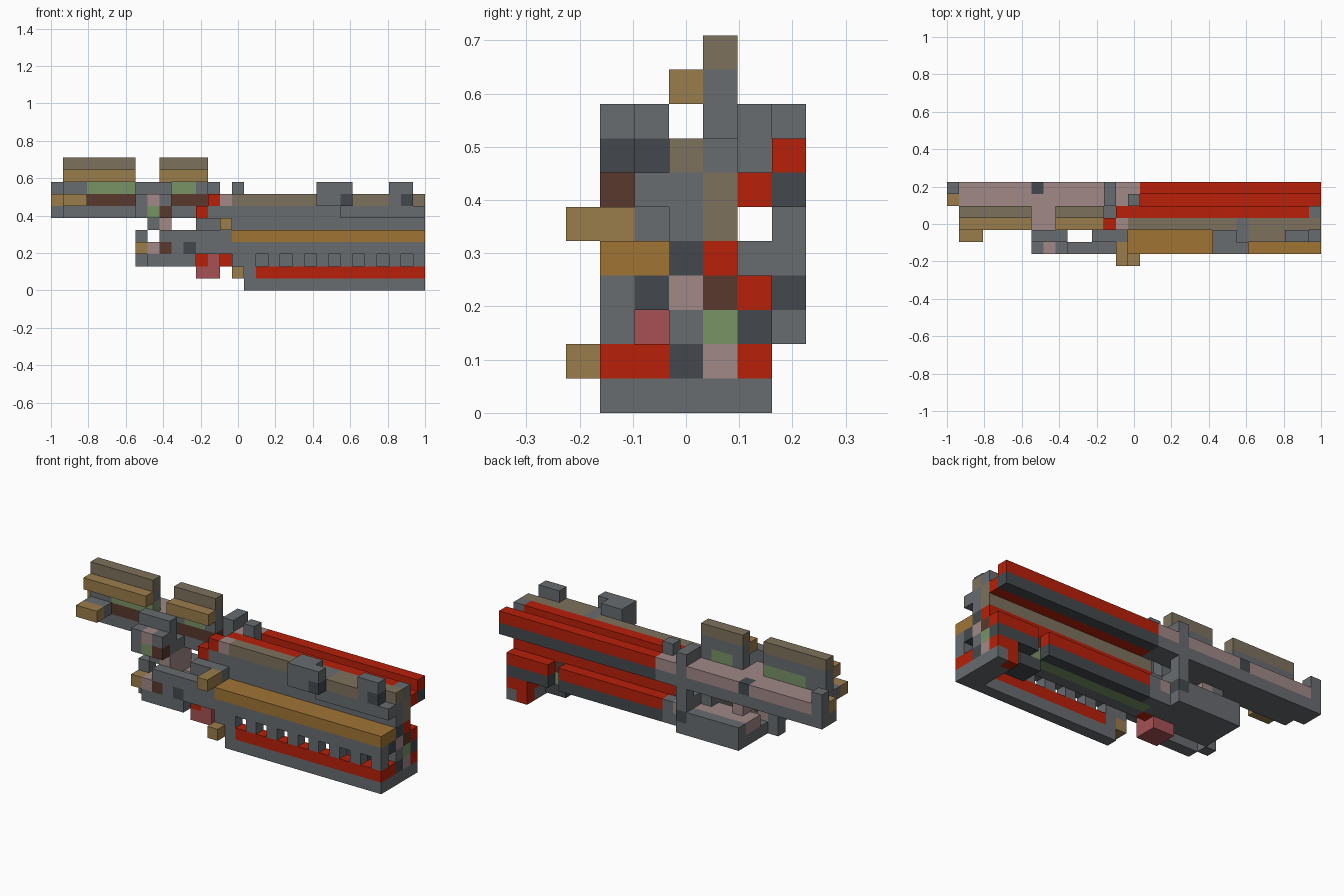
import bpy, bmesh

cube = bpy.data.objects.get("Cube")
if cube:
    bpy.data.objects.remove(cube)

UNIT = 2 / 31          # edge of one block
cells = {}             # block position -> (part, colour)


def colour(name, hexcode):
    srgb = [int(hexcode[n:n + 2], 16) / 255 for n in (0, 2, 4)]
    lin = [c / 12.92 if c < 0.04 else ((c + 0.055) / 1.055) ** 2.4 for c in srgb]
    mat = bpy.data.materials.new(name)
    mat.use_nodes = True
    mat.diffuse_color = (*lin, 1)
    shader = mat.node_tree.nodes["Principled BSDF"]
    shader.inputs["Base Color"].default_value = (*lin, 1)
    shader.inputs["Roughness"].default_value = 0.9
    return mat


grey = colour("steel grey", "686c6f")
dark = colour("dark grey", "43494d")
red = colour("red", "b8200a")
taupe = colour("taupe", "7d715c")
tan = colour("tan", "9a7d4c")
ochre = colour("ochre", "a07435")
pink = colour("dusty pink", "a08887")
green = colour("moss green", "789366")
brown = colour("brown", "58392c")
rose = colour("rose", "a65155")


def span(r):
    return range(r[0], r[1] + 1) if isinstance(r, tuple) else (r,)


def block(part, mat, x, y, z):
    """Claim a box of grid cells for a part; later parts replace earlier ones."""
    for i in span(x):
        for j in span(y):
            for k in span(z):
                cells[i, j, k] = (part, mat)


# Lower rail, closing foot and toothed vent
block("bottom_rail", grey, (16, 30), 1, 0)
block("end_foot", grey, (29, 30), (1, 5), 0)
block("end_foot_patch", red, 29, 5, 0)
block("red_rail", red, (17, 30), 1, 1)
block("rail_start", grey, 16, 1, 1)
block("end_step", red, (29, 30), (2, 5), 1)
block("end_step_core", dark, (29, 30), 3, 1)
block("end_step_inlay", pink, 30, 4, 1)
for i in range(16, 31, 2):
    block("vent_teeth", grey, i, 1, 2)
block("vent_start", grey, 15, 1, 2)
block("lower_side", grey, (14, 30), 1, 3)

# Core of the long body
block("core_floor", dark, (14, 30), 2, 3)
block("core_middle", pink, (14, 30), 3, 3)
block("core_back", brown, (14, 30), 4, 3)
block("keel_front", grey, (15, 30), 3, 2)
block("keel_back", green, (15, 30), 4, 2)
block("keel_side", dark, (15, 25), 5, 2)
block("keel_end", dark, (27, 30), 5, 2)
block("lower_back_rail", red, (16, 25), 5, 3)
block("lower_back_end", red, (27, 30), 5, 3)
block("keel_lug", dark, (26, 27), (3, 4), 1)
block("ochre_ledge", ochre, (15, 30), (1, 2), 4)
block("core_upper", dark, (14, 30), 3, 4)
block("core_red_strip", red, (14, 30), 4, 4)
block("ledge_start", grey, (13, 14), (1, 2), 4)
block("ledge_corner", ochre, 14, 2, 4)

# Upper body and back rails
block("upper_wall", grey, (14, 30), 3, (5, 6))
block("upper_back_wall", taupe, (15, 30), 4, (5, 6))
block("top_strip", taupe, (15, 30), 3, 7)
block("top_red_strip", red, (14, 29), 4, 7)
block("end_post", grey, 30, 4, 7)
block("bridge_floor", red, (16, 30), 5, 6)
block("back_rail_base", dark, (16, 30), 6, 6)
block("back_rail", red, (16, 30), 6, 7)

# Sight blocks on the front of the upper body
block("side_shelf", grey, (24, 30), 2, 6)
block("side_shelf_top", taupe, (25, 27), 2, 7)
block("middle_block", grey, (22, 24), (1, 2), 7)
block("middle_block", grey, (22, 23), 2, 8)
block("middle_block", grey, (22, 24), 1, 8)
block("middle_block_patch", dark, 24, 1, 7)
block("middle_block_foot", grey, 24, 3, 7)
block("end_block", grey, (28, 29), 2, (7, 8))
block("end_block_patch", dark, 29, 2, 7)

# Joint between the long body and the rear
block("joint_column", grey, 13, 6, (2, 6))
block("joint_column_patch", dark, 13, 6, 3)
block("joint_arm", grey, (14, 15), 6, 6)
block("joint_lower", grey, (12, 15), 5, (2, 3))
block("joint_lower_patch", pink, 14, 5, 3)
block("joint_filler", grey, (12, 14), (3, 4), (2, 4))
block("joint_step", grey, 13, 5, 4)
block("joint_upper", grey, (13, 15), 5, 6)
block("joint_top", pink, (14, 15), (5, 6), 7)
block("joint_cap", grey, 13, (5, 6), (7, 8))
block("joint_post", grey, 15, 5, (7, 8))
block("joint_wall", grey, (12, 13), (3, 4), (5, 6))
block("joint_red_high", red, 13, 3, 7)
block("joint_red_low", red, 12, 3, 6)
block("joint_pink", pink, 14, 3, 7)
block("side_knob", tan, 14, (0, 1), 5)
block("side_knob_root", grey, 14, 2, 5)
block("low_knob", tan, 15, (0, 1), 1)
block("trigger_red", red, 12, 2, 2)
block("trigger_red_back", red, 14, 3, 2)
block("trigger_rose", rose, (12, 13), (2, 3), 1)
block("trigger_rose_top", rose, 13, 2, 2)

# Rear deck
block("deck_base", grey, (0, 12), (5, 6), 6)
block("deck_inner", grey, (1, 12), 4, 6)
block("deck_top", pink, (1, 12), (5, 6), 7)
block("deck_patch", dark, 7, 6, 7)
block("butt_plate", grey, 0, 6, (6, 8))
block("butt_inlay", tan, 0, 5, 7)
block("scope_base", brown, (3, 12), 4, 7)
block("scope_base_end", grey, (1, 2), (3, 4), 7)
block("scope_link", pink, (7, 8), (3, 4), 7)
block("rear_knob", tan, (1, 2), 2, 7)

# Two scope pads
for start, end in ((1, 6), (9, 12)):
    block("scope_seat", grey, (start, end), 4, 8)
    block("scope_inner", grey, (start, end), 4, 9)
    block("scope_front", tan, (start, end), 3, 9)
    block("scope_top", taupe, (start, end), 4, 10)
block("scope_window", green, (3, 6), 4, 8)
block("scope_window", green, (10, 11), 4, 8)

# Grip frame
block("grip_head", grey, (7, 9), (2, 3), 6)
block("grip_head", grey, (7, 9), 2, (7, 8))
block("grip_head_front", grey, (7, 9), 1, (6, 7))
block("grip_head_pink", pink, 8, 1, 7)
block("grip_head_green", green, 8, 1, 6)
block("grip_head_brown", brown, 9, 1, 6)
block("grip_neck", grey, 8, (2, 4), 5)
block("grip_spine", pink, 9, (2, 4), (4, 5))
block("grip_heel", grey, 7, 2, (2, 4))
block("grip_toe", tan, 7, 1, 3)
block("grip_floor", grey, (8, 11), 1, 2)
block("grip_side", grey, (8, 13), 1, 3)
block("grip_bar", grey, (9, 13), 1, 4)
block("grip_side_pink", pink, 8, (1, 2), 3)
block("grip_side_brown", brown, 9, 1, 3)
block("grip_side_dark", dark, 11, 1, 3)
block("grip_post", grey, (12, 13), 2, (3, 5))
block("grip_back", grey, (8, 12), (3, 6), 2)
block("grip_back_side", grey, (8, 12), 6, 3)
block("grip_back_top", pink, (8, 12), (4, 5), 3)

# Outward directions with the corners of each block face
FACES = {}
for axis in range(3):
    for side in (0, 1):
        step = [0, 0, 0]
        step[axis] = 2 * side - 1
        quad = []
        for a, b in ((0, 0), (1, 0), (1, 1), (0, 1)):
            corner = [0, 0, 0]
            corner[axis] = side
            corner[(axis + 1) % 3], corner[(axis + 2) % 3] = a, b
            quad.append(corner)
        FACES[tuple(step)] = quad if side else quad[::-1]

# One object per part, keeping only the exposed faces
parts = {}
for pos, owner in cells.items():
    parts.setdefault(owner, []).append(pos)
for (name, mat), blocks in parts.items():
    bm = bmesh.new()
    for i, j, k in blocks:
        for (dx, dy, dz), quad in FACES.items():
            if (i + dx, j + dy, k + dz) not in cells:
                bm.faces.new([bm.verts.new(((i + a) * UNIT - 1, (j + b - 3.5) * UNIT,
                                            (k + c) * UNIT)) for a, b, c in quad])
    if bm.faces:
        bmesh.ops.remove_doubles(bm, verts=bm.verts, dist=UNIT / 100)
        bmesh.ops.dissolve_limit(bm, angle_limit=0.01, verts=bm.verts, edges=bm.edges)
        mesh = bpy.data.meshes.new(name)
        bm.to_mesh(mesh)
        mesh.materials.append(mat)
        bpy.context.collection.objects.link(bpy.data.objects.new(name, mesh))
    bm.free()
